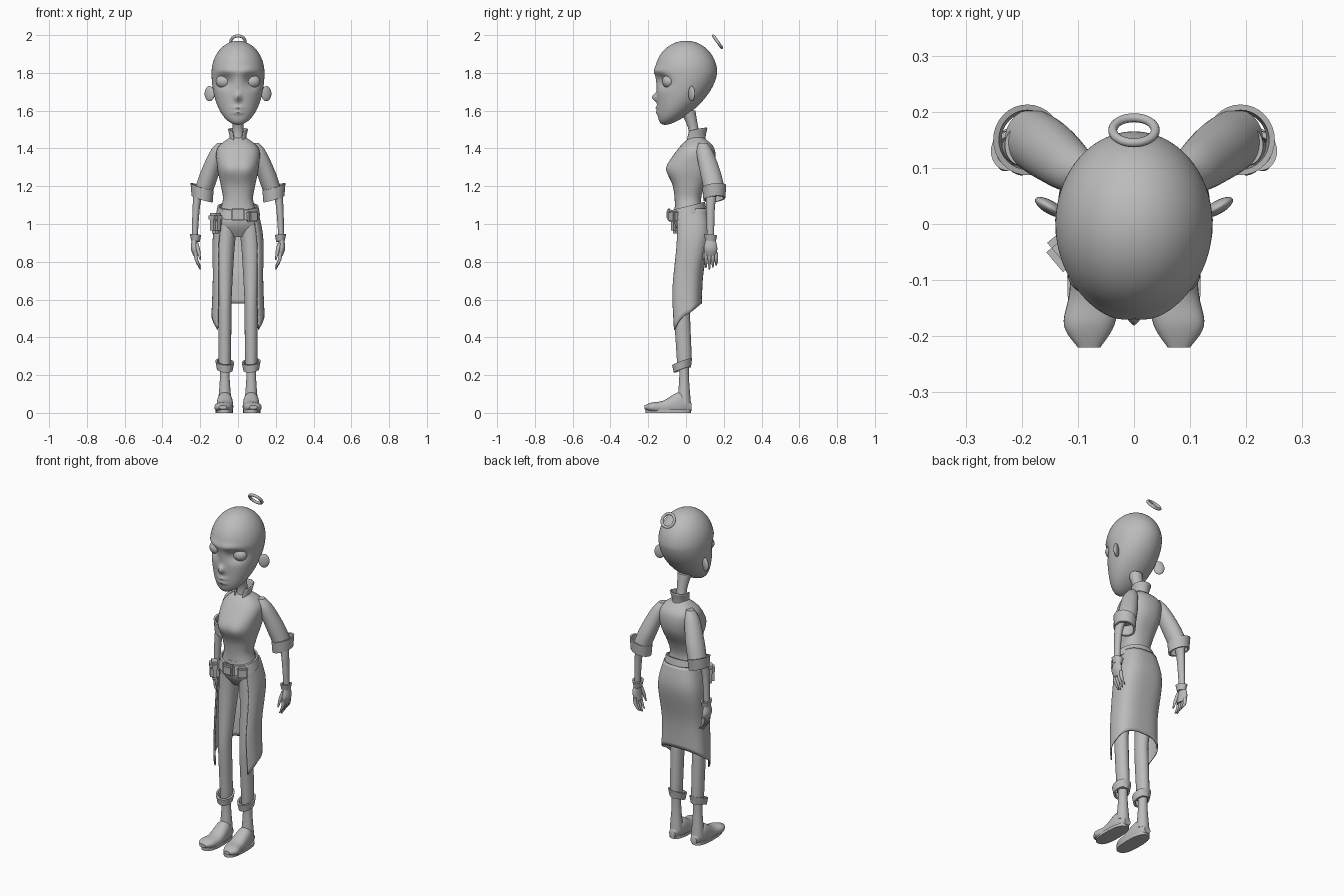
import bpy
import bmesh
from math import sin, cos, pi, exp, radians, copysign
from mathutils import Matrix, Vector

default_cube = bpy.data.objects.get("Cube")
if default_cube:
    bpy.data.objects.remove(default_cube, do_unlink=True)

colour = (.5, .5, .5, 1)
grey = bpy.data.materials.new("plain grey")
grey.use_nodes = True
grey.diffuse_color = colour
grey.node_tree.nodes["Principled BSDF"].inputs["Base Color"].default_value = colour


def finish(name, bm, mirror=False):
    """Turn a bmesh into a smooth shaded object, mirrored across x if wanted."""
    bmesh.ops.recalc_face_normals(bm, faces=bm.faces)
    mesh = bpy.data.meshes.new(name)
    bm.to_mesh(mesh)
    bm.free()
    mesh.materials.append(grey)
    obj = bpy.data.objects.new(name, mesh)
    bpy.context.collection.objects.link(obj)
    bpy.ops.object.select_all(action="DESELECT")
    obj.select_set(True)
    bpy.context.view_layer.objects.active = obj
    bpy.ops.object.shade_smooth_by_angle(angle=radians(45))
    if mirror:
        modifier = obj.modifiers.new("Mirror", "MIRROR")
        modifier.use_mirror_merge = False
    return obj


def smooth_rows(rows, steps):
    """Catmull-Rom interpolation between cross-section rows."""
    result = []
    last = len(rows) - 1
    for i in range(last):
        before, start, end, after = rows[max(i - 1, 0)], rows[i], rows[i + 1], rows[min(i + 2, last)]
        for step in range(steps):
            t = step / steps
            result.append([
                b + t * ((c - a) + t * ((2 * a - 5 * b + 4 * c - d) + t * (3 * (b - c) + d - a))) / 2
                for a, b, c, d in zip(before, start, end, after)])
    return result + [list(rows[-1])]


def oval(angle, rx, ry, power):
    """Point on a rounded oval; angle zero faces the front."""
    s, c = sin(angle), -cos(angle)
    return rx * copysign(abs(s) ** (2 / power), s), ry * copysign(abs(c) ** (2 / power), c)


def bulge(bm, bumps):
    """Push the front surface out, or in, with soft symmetric bumps."""
    for vert in bm.verts:
        front = min(max(-vert.co.y * 20, 0), 1)
        for x, z, width, height, depth in bumps:
            distance = ((abs(vert.co.x) - x) / width) ** 2 + ((vert.co.z - z) / height) ** 2
            vert.co.y -= front * depth * exp(-distance)


def loft(name, rows, steps=6, sides=32, power=2, tilt=(0, 0), hollow=False,
         mirror=False, along_y=False, bumps=()):
    """Skin ovals given as centre and two radii, stacked upwards or lying along y."""
    bm = bmesh.new()
    rings = []
    for x, y, z, rx, ry in smooth_rows(rows, steps):
        ring = []
        for k in range(sides):
            u, v = oval(2 * pi * k / sides, rx, ry, power)
            point = Vector((x + u, y + v, z + tilt[0] * u + tilt[1] * v))
            if along_y:
                point = Vector((point.x, point.z, max(point.y, 0)))
            ring.append(bm.verts.new(point))
        rings.append(ring)
    pairs = list(zip(rings, rings[1:]))
    if hollow:
        pairs.append((rings[-1], rings[0]))
    else:
        bm.faces.new(rings[0])
        bm.faces.new(rings[-1])
    for low, high in pairs:
        for k in range(sides):
            bm.faces.new((low[k - 1], low[k], high[k], high[k - 1]))
    bulge(bm, bumps)
    return finish(name, bm, mirror)


def limb(name, rows, deep=1):
    """Mirrored pair of tubes through centre and radius rows."""
    loft(name, [(x, y, z, r, r * deep) for x, y, z, r in rows], mirror=True)


def trunk(name, rows, bumps=()):
    """Central body part from height, half width, front and back rows."""
    ovals = [(0, (front + back) / 2, z, width, (back - front) / 2) for z, width, front, back in rows]
    loft(name, ovals, sides=48, power=2.4, bumps=bumps)


def band(name, centre, rx, ry, height, flare, tilt):
    """Thick hollow band, paired when it sits off the middle."""
    x, y, z = centre
    thick = .01
    low, high = z - height / 2, z + height / 2
    rows = [(x, y, low, rx - thick, ry - thick), (x, y, low, rx, ry),
            (x, y, high, rx + flare, ry + flare),
            (x, y, high, rx + flare - thick, ry + flare - thick)]
    loft(name, rows, steps=1, tilt=tilt, hollow=True, mirror=x > 0)


def sheet(name, opening, rows, drop, power):
    """Open-fronted cloth wrapped around the body, its hem dropping to the front."""
    bm = bmesh.new()
    columns, grid = 40, []
    lines = smooth_rows(rows, 5)
    for j, (z, rx, y, ry) in enumerate(lines):
        line = []
        for k in range(columns + 1):
            turn = 2 * k / columns - 1
            u, v = oval(pi + turn * (pi - opening), rx, ry, power)
            fall = drop * turn ** 2 * j / (len(lines) - 1)
            line.append(bm.verts.new((u, y + v, z - fall)))
        grid.append(line)
    for upper, lower in zip(grid, grid[1:]):
        for k in range(columns):
            bm.faces.new((upper[k], upper[k + 1], lower[k + 1], lower[k]))
    modifier = finish(name, bm).modifiers.new("Thickness", "SOLIDIFY")
    modifier.thickness = .007
    modifier.offset = 0


def ball(name, centre, radii, turn=0):
    bm = bmesh.new()
    bmesh.ops.create_uvsphere(bm, u_segments=28, v_segments=16, radius=1)
    place = Matrix.Translation(centre) @ Matrix.Rotation(radians(turn), 4, "Z")
    bm.transform(place @ Matrix.Diagonal((*radii, 1)))
    finish(name, bm, mirror=True)


def box(name, centre, size, turn=0, rounding=.008):
    bm = bmesh.new()
    bmesh.ops.create_cube(bm, size=1)
    bm.transform(Matrix.Diagonal((*size, 1)))
    bmesh.ops.bevel(bm, geom=bm.edges[:], offset=rounding, segments=2, affect="EDGES")
    bm.transform(Matrix.Translation(centre) @ Matrix.Rotation(radians(turn), 4, "Z"))
    finish(name, bm)


# Head: a round cranium whose lower half narrows and slides forward to the chin
skull = bmesh.new()
bmesh.ops.create_uvsphere(skull, u_segments=96, v_segments=80, radius=1)
for vert in skull.verts:
    x, y, up = vert.co
    jaw = max(-up, 0)
    vert.co = (.14 * x, .165 * y * (1 - jaw / 4) - .11 * jaw ** 2,
               1.8 + up * (.275 if jaw else .17))
# Eye sockets, brow, nose and lips
bulge(skull, [(.075, 1.755, .04, .035, -.034), (.05, 1.81, .06, .02, .01),
              (0, 1.67, .016, .02, .03), (0, 1.615, .03, .01, .01), (0, 1.59, .03, .01, .01)])
finish("head", skull)
ball("eyes", (.075, -.09, 1.755), (.043, .036, .037))
ball("ears", (.15, .03, 1.69), (.03, .012, .04), turn=30)
loft("neck", [(0, .01, 1.6, .04, .04), (0, .04, 1.5, .028, .027), (0, .05, 1.42, .04, .04)])

# Hair tie floating behind the crown
bpy.ops.mesh.primitive_torus_add(major_radius=.038, minor_radius=.008, major_segments=32,
                                 location=(0, .167, 1.965), rotation=(radians(-54), 0, 0))
tie = bpy.context.object
tie.name = "hair_tie"
tie.data.materials.append(grey)
bpy.ops.object.shade_smooth()

# Shirt with collar
trunk("shirt", [(1.46, .04, .02, .09), (1.4, .11, -.04, .15), (1.3, .11, -.1, .15),
                (1.2, .09, -.07, .1), (1.13, .08, -.06, .08), (1.06, .1, -.06, .09)],
      bumps=[(.05, 1.29, .04, .04, .01)])
sheet("collar", .6, [(1.42, .05, .05, .05), (1.46, .04, .05, .05), (1.51, .05, .06, .05)], .02, 2)

# Arms: sleeve, rolled cuff, forearm and glove
limb("sleeves", [(.09, .09, 1.43, .02), (.11, .1, 1.38, .04), (.15, .13, 1.27, .05),
                 (.18, .15, 1.18, .05)], deep=1.1)
band("sleeve_cuffs", (.19, .15, 1.165), .056, .058, .065, .005, (.3, .1))
limb("forearms", [(.2, .14, 1.2, .03), (.22, .13, 1.1, .02), (.23, .13, .9, .015)], deep=1.2)
band("glove_cuffs", (.225, .13, .925), .022, .027, .035, .008, (.1, -.1))
limb("palms", [(.23, .13, .92, .014), (.23, .13, .87, .02), (.22, .13, .83, .015)], deep=1.8)
for i in range(4):
    y, tip = .106 + i * .018, .76 + abs(i - 1) * .01
    limb(f"fingers_{i}", [(.225, y, .85, .01), (.22, y, .81, .009), (.2, y, tip, .004)])
limb("thumbs", [(.22, .11, .9, .01), (.21, .1, .86, .01), (.2, .09, .81, .004)])

# Trousers and ankles
trunk("hips", [(1.09, .09, -.06, .09), (1, .12, -.06, .12), (.93, .07, -.02, .09)])
limb("legs", [(.06, .02, 1, .055), (.07, .01, .85, .05), (.07, -.02, .6, .036),
              (.07, -.02, .5, .035), (.07, -.01, .3, .033), (.07, -.01, .24, .03)], deep=1.2)
band("trouser_cuffs", (.07, -.02, .25), .042, .045, .042, .008, (.1, .35))
limb("ankles", [(.07, -.01, .28, .026), (.07, -.01, .18, .026), (.07, -.01, .05, .036)])

# Shoes, skinned from heel to toe, on flat soles
loft("shoes", [(.07, .03, .03, .02, .02), (.07, .05, -.03, .04, .06), (.07, .03, -.12, .045, .035),
               (.08, .03, -.18, .045, .025), (.08, .03, -.22, .02, .01)],
     along_y=True, power=2.3, mirror=True)
loft("soles", [(.073, -.094, z, .046, .12) for z in (0, .017)], steps=1, power=2.5, mirror=True)

# Open-fronted skirt
sheet("skirt", .8, [(1.08, .1, .02, .09), (.95, .13, .03, .1), (.75, .13, 0, .09),
                    (.58, .137, 0, .08)], .14, 2.7)

# Belt, buckle and pouches
band("belt", (0, .01, 1.07), .118, .1, .05, -.01, (0, .25))
box("buckle", (0, -.09, 1.05), (.075, .02, .07))
box("buckle_plate", (0, -.1, 1.05), (.045, .008, .04), rounding=.003)
box("left_pouch", (.075, -.065, 1.04), (.06, .04, .06), turn=35)
box("right_pouch", (-.12, -.05, 1), (.06, .05, .1), turn=-50, rounding=.015)
box("right_pouch_flap", (-.12, -.05, 1.035), (.07, .056, .045), turn=-50, rounding=.012)
